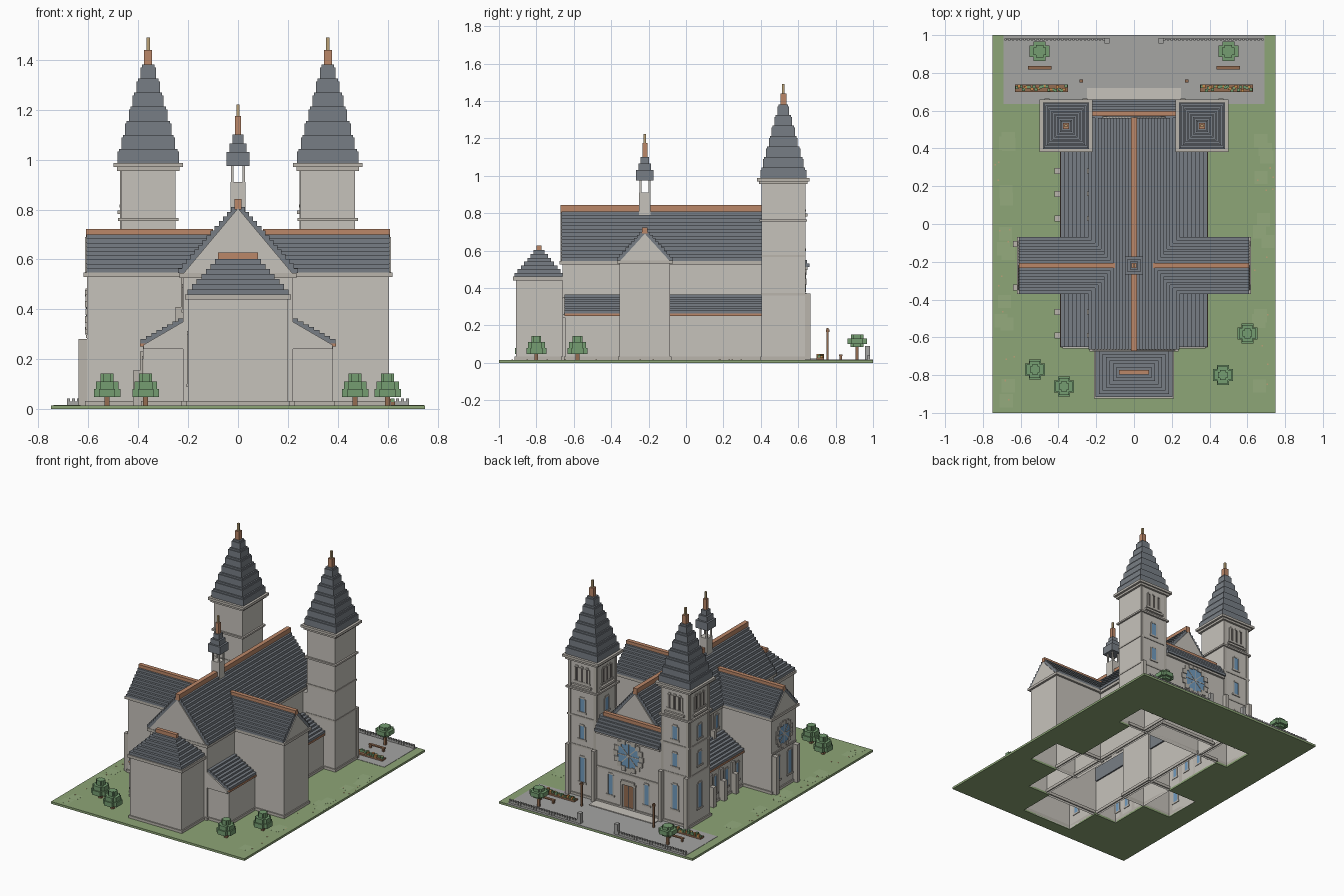
import bpy, bmesh, math, random
from mathutils import Matrix

if "Cube" in bpy.data.objects:
    bpy.data.objects.remove(bpy.data.objects["Cube"])
random.seed(4)
parts = {}

def lin(c):
    return tuple((v / 255) ** 2.2 for v in c) + (1,)

COL = {k: lin(v) for k, v in dict(stone=(197, 193, 186), slate=(119, 125, 132), copper=(186, 134, 104),
       gold=(184, 160, 118), grass=(140, 164, 118), lawn=(147, 170, 125), paving=(164, 164, 162), glass=(112, 154, 190),
       wood=(146, 108, 82), leaf=(116, 156, 112), dark=(84, 80, 78), flower=(200, 140, 80), trim=(184, 179, 171)).items()}
MATS = {}
for k, c in COL.items():
    MATS[k] = bpy.data.materials.new(k)
    MATS[k].diffuse_color = c

def part(name, mat):
    return parts.setdefault(name, (bmesh.new(), mat))[0]

def box(p, x0, x1, y0, y1, z0, z1, open_bottom=False):
    x0, x1 = sorted((x0, x1)); y0, y1 = sorted((y0, y1))
    bm = part(*p)
    m = Matrix.Translation(((x0 + x1) / 2, (y0 + y1) / 2, (z0 + z1) / 2)) @ Matrix.Diagonal((x1 - x0, y1 - y0, z1 - z0, 1))
    vs = bmesh.ops.create_cube(bm, size=1, matrix=m)['verts']
    if open_bottom:
        low = [f for f in {f for v in vs for f in v.link_faces} if f.calc_center_median().z < z0 + 1e-5]
        bmesh.ops.delete(bm, geom=low, context='FACES_ONLY')

def cbox(p, x, y, hx, hy, z0, z1):
    box(p, x - hx, x + hx, y - hy, y + hy, z0, z1)

def prism(p, pts, axis, a, b):
    # flat outline (u, z) stretched along x or y from a to b
    bm = part(*p)
    mk = lambda u, z, d: (d, u, z) if axis == 'x' else (u, d, z)
    r = [[bm.verts.new(mk(u, z, d)) for u, z in pts] for d in (a, b)]
    bm.faces.new(r[0]); bm.faces.new(r[1][::-1])
    for i in range(len(pts)):
        j = (i + 1) % len(pts)
        bm.faces.new((r[0][i], r[0][j], r[1][j], r[1][i]))

def on_face(p, face, u0, u1, z0, z1, d0, d1):
    # box on a detailed wall: 'y' wall faces +y, 'x' wall faces -x; depth is measured outward
    axis, at = face
    if axis == 'y':
        box(p, u0, u1, at + d0, at + d1, z0, z1)
    else:
        box(p, at - d1, at - d0, u0, u1, z0, z1)

STONE, TRIM = ('walls', 'stone'), ('stone_trim', 'trim')
SLATE, COPPER, GLASS = ('slate_roofs', 'slate'), ('copper_ridges', 'copper'), ('window_glass', 'glass')
FRAME = ('window_frames', 'trim')

def window(face, u, w, z0, z1, pane=GLASS):
    h, t = w / 2, 0.011
    on_face(pane, face, u - h, u + h, z0, z1, -.004, .002)
    for s in (-1, 1):
        on_face(FRAME, face, u + s * h, u + s * (h + t), z0, z1, -.004, .004)
    on_face(FRAME, face, u - h - .016, u + h + .016, z0 - .012, z0, -.004, .006)
    on_face(FRAME, face, u - h, u + h, z1, z1 + .012, -.004, .004)

def rose(face, u, z, r):
    axis, at = face
    loc, rot = (((u, at, z), Matrix.Rotation(math.pi / 2, 4, 'X')) if axis == 'y'
                else ((at, u, z), Matrix.Rotation(math.pi / 2, 4, 'Y')))
    bmesh.ops.create_cone(part(*GLASS), cap_ends=True, segments=16, radius1=r, radius2=r, depth=.005,
                          matrix=Matrix.Translation(loc) @ rot)
    for i in range(16):
        a = i * math.pi / 8
        c, s, b = math.cos(a) * r, math.sin(a) * r, r * .17
        on_face(FRAME, face, u + c - b, u + c + b, z + s - b, z + s + b, -.004, .006 + .002 * (i % 2))
    for i in range(4):   # spokes
        m = Matrix.Translation(loc) @ Matrix.Rotation(i * math.pi / 4, 4, axis.upper())
        size = (.006, .009, 2 * r, 1) if axis == 'y' else (.009, .006, 2 * r, 1)
        bmesh.ops.create_cube(part(*FRAME), size=1, matrix=m @ Matrix.Diagonal(size))

def block(x0, x1, y0, y1, z1):
    # open shell with a thin plinth around its foot
    x0, x1 = sorted((x0, x1))
    box(STONE, x0, x1, y0, y1, 0, z1, True)
    P, t = ('plinth', 'trim'), .008
    for x in (x0 - t, x1):
        box(P, x, x + t, y0 - t, y1 + t, .012, .033)
    for y in (y0 - t, y1):
        box(P, x0, x1, y, y + t, .012, .033)

def gable_roof(axis, c, hw, a, b, z0, z1, n, tip=.012):
    for i in range(n):
        w = hw + (tip - hw) * i / n
        za, zb = z0 + (z1 - z0) * i / n, z0 + (z1 - z0) * (i + 1) / n
        if axis == 'y':
            box(SLATE, c - w, c + w, a, b, za, zb)
        else:
            box(SLATE, a, b, c - w, c + w, za, zb)

# Ground with openings under the building
foot = [(-.47, .47, .405, .635), (-.38, .38, -.645, .405), (-.605, .605, -.355, -.085), (-.2, .2, -.91, -.645)]
xs = sorted({-.75, .75} | {v for f in foot for v in f[:2]})
ys = sorted({-1, 1} | {v for f in foot for v in f[2:]})
g = part('lawn', 'grass')
for x0, x1 in zip(xs, xs[1:]):
    for y0, y1 in zip(ys, ys[1:]):
        cx, cy = (x0 + x1) / 2, (y0 + y1) / 2
        if not any(f[0] < cx < f[1] and f[2] < cy < f[3] for f in foot):
            g.faces.new([g.verts.new((x, y, .015)) for x, y in ((x0, y0), (x1, y0), (x1, y1), (x0, y1))])
bmesh.ops.remove_doubles(g, verts=g.verts, dist=1e-4)
box(('plaza', 'paving'), -.69, .69, .636, 1, .012, .017)
for i in range(24):
    s = random.choice((-1, 1))
    cbox(('lawn_patches', 'lawn'), s * random.uniform(.66, .71), random.uniform(-.95, .55), .035, .035, .012, .0153)
    cbox(('lawn_flowers', 'gold'), s * random.uniform(.63, .74), random.uniform(-.97, .6), .004, .004, .012, .0165)

# Nave with gables
block(-.22, .22, -.66, .56, .54)
box(('nave_cornice', 'trim'), -.235, .235, -.675, .56, .525, .545)
gable_roof('y', 0, .24, -.665, .56, .545, .81, 14)
for a, b in ((-.672, -.66), (.55, .568)):
    prism(STONE, [(-.222, .54), (.222, .54), (0, .805)], 'y', a, b)
box(COPPER, -.015, .015, -.672, .565, .8, .843)

# Side aisles with lean-to roofs and copper eaves
for s in (-1, 1):
    block(s * .22, s * .38, -.645, .405, .255)
    n = 8
    for i in range(n):
        z = .262 + .096 * i / n
        box(SLATE, s * .21, s * (.39 - .17 * i / n), -.65, .405, z, z + .096 / n + .006)
    box(('copper_eaves', 'copper'), s * .37, s * .393, -.65, .405, .25, .263)
    prism(STONE, [(s * .22, .24), (s * .378, .24), (s * .378, .258), (s * .22, .35)], 'y', -.66, -.64)

# Transept arms
for s in (-1, 1):
    block(s * .2, s * .605, -.355, -.085, .54)
    box(('transept_cornice', 'trim'), s * .22, s * .62, -.37, -.07, .53, .548)
    gable_roof('x', -.22, .15, s * .05, s * .608, .548, .70, 9)
    prism(STONE, [(-.352, .545), (-.088, .545), (-.22, .69)], 'x', s * .6, s * .613)
    box(COPPER, s * .1, s * .61, -.234, -.206, .69, .722)

# Rear chapel with hipped roof
block(-.2, .2, -.91, -.655, .445)
box(('chapel_cornice', 'trim'), -.212, .212, -.924, -.655, .44, .46)
for i in range(7):
    t = i / 7
    cbox(SLATE, 0, -.785, .203 - .13 * t, .132 - .12 * t, .46 + .142 * t, .46 + .142 * (i + 1) / 7)
box(COPPER, -.08, .08, -.798, -.772, .6, .628)

# Entrance front between the towers
block(-.25, .25, .405, .635, .51)
box(('front_cornice', 'trim'), -.25, .25, .55, .65, .497, .512)
gable_roof('x', .585, .075, -.25, .25, .512, .605, 5)
box(COPPER, -.225, .225, .572, .598, .6, .63)
F = ('y', .635)
rose(F, 0, .395, .1)
window(F, 0, .07, .035, .19, ('door', 'wood'))
for d, z in ((.06, .19), (.05, .205)):
    on_face(FRAME, F, -d, d, z, z + .015, 0, .012)
on_face(('door_bar', 'dark'), F, -.004, .004, .035, .19, 0, .004)
for s in (-1, 1):
    on_face(FRAME, F, s * .05 - .008, s * .05 + .008, .03, .2, 0, .012)
    window(F, s * .14, .032, .09, .23)
on_face(TRIM, F, -.25, .25, .255, .268, 0, .006)
box(('entrance_steps', 'stone'), -.25, .25, .64, .72, .012, .022)

# Twin towers
for s in (-1, 1):
    cx, cy, h = s * .36, .52, .115
    block(cx - .11, cx + .11, .405, .635, .98)
    for z, d in ((.36, .003), (.565, .004), (.755, .012)):
        cbox(TRIM, cx, cy, .11 + d, h + d, z, z + .012)
    cbox(TRIM, cx, cy, .125, .13, .955, .97)
    cbox(TRIM, cx, cy, .14, .14, .97, .987)
    for i in range(7):   # two-tier spire courses
        w, z = .123 - .0152 * i, .987 + .0563 * i
        cbox(SLATE, cx, cy, w, w, z, z + .045)
        cbox(SLATE, cx, cy, w - .006, w - .006, z + .045, z + .0563)
    cbox(COPPER, cx, cy, .016, .016, 1.38, 1.44)
    cbox(('finials', 'gold'), cx, cy, .007, .007, 1.44, 1.49)
    for face, u in ((('y', .635), cx), (('x', cx - .11), cy)):
        for k in (-1, 0, 1):
            window(face, u + k * .04, .018, .82, .915, ('belfry_openings', 'dark'))
        on_face(TRIM, face, u - .075, u + .075, .782, .797, 0, .014)
        window(face, u, .036, .61, .7)
        window(face, u, .034, .42, .51)
        window(face, u, .036, .12, .29)
        for k in (-1, 1):   # corner buttresses and pilasters
            if face[0] == 'y':
                on_face(TRIM, face, u + k * .1 - .013, u + k * .1 + .013, .012, .37, 0, .03)
            on_face(TRIM, face, u + k * .098 - .01, u + k * .098 + .01, .37, .955, 0, .004)

# Detailed west side: aisle buttresses, windows, upper pilasters
for y in (.28, .16, .03, -.465, -.59):
    on_face(TRIM, ('x', -.38), y - .016, y + .016, .012, .155, 0, .042)
    on_face(TRIM, ('x', -.38), y - .016, y + .016, .155, .23, 0, .012)
    on_face(TRIM, ('x', -.22), y - .013, y + .013, .3, .41, 0, .03)
    on_face(TRIM, ('x', -.22), y - .013, y + .013, .41, .525, 0, .008)
for y in (.34, .22, .095, -.025, -.41, -.527, -.622):
    window(('x', -.38), y, .026, .08, .2)
    window(('x', -.22), y, .03, .4, .49)
T = ('x', -.605)
rose(T, -.22, .39, .08)
for y in (-.285, -.155):
    window(T, y, .036, .09, .25)
for y in (-.335, -.105):
    on_face(TRIM, T, y - .016, y + .016, .012, .28, 0, .035)
on_face(TRIM, T, -.355, -.085, .285, .297, 0, .005)
for y in (-.84, -.73):
    window(('x', -.2), y, .03, .1, .3)

# Crossing lantern
cbox(STONE, 0, -.22, .03, .03, .76, .91)
for a in (-1, 1):
    for b in (-1, 1):
        cbox(('lantern_posts', 'stone'), a * .024, -.22 + b * .024, .005, .005, .91, .975)
for h, a, b in ((.047, .975, 1.03), (.034, 1.03, 1.065), (.022, 1.065, 1.1)):
    cbox(SLATE, 0, -.22, h, h, a, b)
cbox(COPPER, 0, -.22, .013, .013, 1.1, 1.175)
cbox(('finials', 'gold'), 0, -.22, .006, .006, 1.175, 1.222)

# Shrubs behind, clipped trees in front
LEAF, WOOD = ('foliage', 'leaf'), ('trunks_and_benches', 'wood')

def foliage(x, y, rows):
    for r, a, b in rows:
        cbox(LEAF, x, y, r, r * .6, a, b)
        cbox(LEAF, x, y, r * .6, r, a, b)

for x, y in ((-.525, -.77), (-.37, -.86), (.47, -.8), (.6, -.58)):
    cbox(WOOD, x, y, .01, .01, .012, .05)
    foliage(x, y, ((.053, .048, .08), (.045, .08, .11), (.026, .11, .143)))
for s in (-1, 1):
    x = s * .5
    cbox(WOOD, x, .915, .008, .008, .015, .09)
    foliage(x, .915, ((.035, .085, .1), (.052, .1, .13), (.033, .13, .15)))
    # bench, flower bed, lamp post
    box(WOOD, x - .062, x + .062, .818, .836, .036, .044)
    for k in (-1, 1):
        cbox(WOOD, x + k * .05, .827, .006, .007, .015, .036)
    box(('flower_beds', 'wood'), s * .35, s * .63, .698, .738, .015, .028)
    for i in range(24):
        cbox(('bed_flowers', 'flower') if i % 3 == 1 else ('bed_leaves', 'leaf'),
             s * (.36 + .0113 * i), random.uniform(.706, .73), .008, .008, .026, random.uniform(.036, .048))
    cbox(('lamp_posts', 'wood'), s * .28, .757, .006, .006, .015, .185)
    cbox(('lamp_posts', 'wood'), s * .28, .757, .009, .009, .165, .178)
    # forecourt fence
    box(('fence', 'paving'), s * .14, s * .685, .973, .981, .015, .03)
    for i in range(27):
        cbox(('fence', 'paving'), s * (.16 + .02 * i), .977, .006, .006, .015, .042)
    cbox(('fence', 'paving'), s * .143, .97, .013, .014, .015, .09)

for name, (bm, mat) in parts.items():
    if name != 'lawn':
        bmesh.ops.recalc_face_normals(bm, faces=bm.faces)
    me = bpy.data.meshes.new(name)
    bm.to_mesh(me); bm.free()
    me.materials.append(MATS[mat])
    ob = bpy.data.objects.new(name, me)
    bpy.context.collection.objects.link(ob)
    if name == 'lawn':
        mod = ob.modifiers.new('thickness', 'SOLIDIFY')
        mod.thickness, mod.offset = .015, -1

for m in bpy.data.materials:
    if m.users and not m.is_grease_pencil:
        m.use_nodes = True
        m.node_tree.nodes["Principled BSDF"].inputs["Base Color"].default_value = m.diffuse_color
